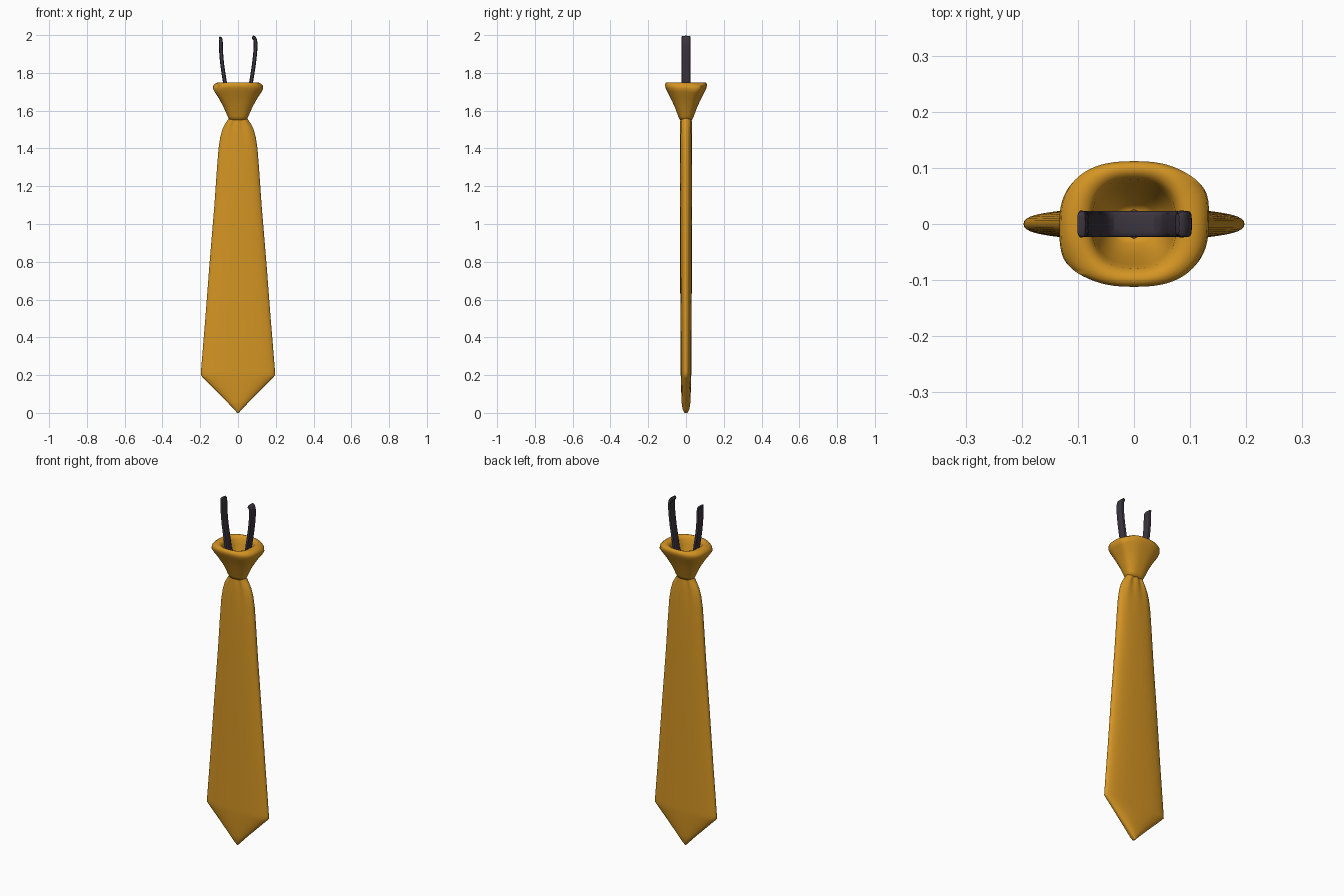
import bpy
import bmesh
import math
from mathutils import Vector

cube = bpy.data.objects.get("Cube")
if cube:
    bpy.data.objects.remove(cube, do_unlink=True)


def material(name, rgb):
    mat = bpy.data.materials.new(name)
    mat.use_nodes = True
    color = (*rgb, 1)
    mat.diffuse_color = color
    mat.node_tree.nodes["Principled BSDF"].inputs["Base Color"].default_value = color
    return mat


gold = material("gold fabric", (0.66, 0.30, 0.017))
charcoal = material("charcoal clip", (0.045, 0.035, 0.05))


def section(width, depth, power, count):
    """Superellipse outline with half sizes width and depth."""
    points = []
    for i in range(count):
        a = math.tau * i / count
        c, s = math.cos(a), math.sin(a)
        points.append((math.copysign(abs(c) ** (2 / power), c) * width,
                       math.copysign(abs(s) ** (2 / power), s) * depth, a))
    return points


def loft(name, rings, mat, levels=0):
    """Skin a list of closed rings and cap both ends."""
    bm = bmesh.new()
    loops = [[bm.verts.new(p) for p in ring] for ring in rings]
    for low, high in zip(loops, loops[1:]):
        for i in range(len(low)):
            j = (i + 1) % len(low)
            bm.faces.new((low[i], low[j], high[j], high[i]))
    bm.faces.new(loops[0][::-1])
    bm.faces.new(loops[-1])
    bmesh.ops.recalc_face_normals(bm, faces=bm.faces)
    mesh = bpy.data.meshes.new(name)
    bm.to_mesh(mesh)
    bm.free()
    mesh.materials.append(mat)
    obj = bpy.data.objects.new(name, mesh)
    bpy.context.collection.objects.link(obj)
    bpy.ops.object.select_all(action='DESELECT')
    obj.select_set(True)
    bpy.context.view_layer.objects.active = obj
    bpy.ops.object.shade_smooth_by_angle(angle=math.radians(50))
    if levels:
        mod = obj.modifiers.new("Rounding", 'SUBSURF')
        mod.levels = mod.render_levels = levels
    return obj


# Blade: height, half width, half depth, crease strength
blade = [(0, .004, .008, 0), (.02, .022, .018, 0), (.06, .06, .024, 0),
         (.185, .184, .027, 0), (.2, .197, .028, 0), (.22, .196, .028, 0),
         (.5, .173, .03, 0), (.8, .15, .031, 0), (1.1, .125, .032, 0),
         (1.3, .111, .032, 0), (1.4, .103, .032, .03), (1.46, .094, .032, .1),
         (1.5, .083, .032, .2), (1.53, .068, .031, .25), (1.56, .048, .03, .25),
         (1.6, .036, .025, .2)]
rings = []
for z, w, d, crease in blade:
    ring = []
    for x, y, a in section(w, d, 2.5, 48):
        fold = 1 - crease * (0.5 - 0.5 * math.cos(math.tau * 1.5 * x / w))
        ring.append((x, y * fold, z))
    rings.append(ring)
loft("tie_blade", rings, gold)

# Knot: outer wall, rolled rim, then inner wall down to the floor
knot = [(1.55, .036, .026), (1.553, .046, .034), (1.57, .055, .041),
        (1.62, .077, .06), (1.67, .104, .083), (1.7, .124, .098),
        (1.72, .133, .108), (1.736, .13, .112), (1.747, .115, .107),
        (1.75, .1, .098), (1.746, .084, .088), (1.733, .075, .079),
        (1.7, .071, .072), (1.65, .06, .055), (1.6, .042, .035),
        (1.59, .03, .025)]
rings = []
for z, w, d in knot:
    swell = max(0, min(1, (z - 1.62) / 0.1)) if w > .1 else 0
    ring = []
    for x, y, a in section(w, d, 2.5, 64):
        # overlapping wrap edge on opposite corners
        wrap = max(0, math.cos(a - math.radians(28))) ** 20
        wrap += max(0, math.cos(a - math.radians(212))) ** 20
        grow = 1 + 0.045 * swell * wrap
        ring.append((x * grow, y * grow, z - 0.008 * swell * wrap))
    rings.append(ring)
loft("tie_knot", rings, gold)

# Clip: flat strap bent into a U with rounded, curled tips
path = [(-.101, 1.982), (-.092, 1.988), (-.09, 1.965), (-.091, 1.92), (-.083, 1.83),
        (-.07, 1.76), (-.062, 1.69), (-.045, 1.665), (0, 1.66),
        (.045, 1.665), (.062, 1.69), (.07, 1.76), (.083, 1.83),
        (.093, 1.92), (.094, 1.965), (.088, 1.986), (.074, 1.99)]
points = [Vector((x, 0, z)) for x, z in path]
rings = []
for i, p in enumerate(points):
    tangent = (points[min(i + 1, len(points) - 1)] - points[max(i - 1, 0)]).normalized()
    side = Vector((-tangent.z, 0, tangent.x))
    tip = i in (0, len(points) - 1)
    thick, wide = (.012, .026) if tip else (.0105, .024)
    rings.append([p + side * u + Vector((0, v, 0))
                  for u, v, a in section(thick, wide, 4, 12)])
loft("neck_clip", rings, charcoal, 1)
